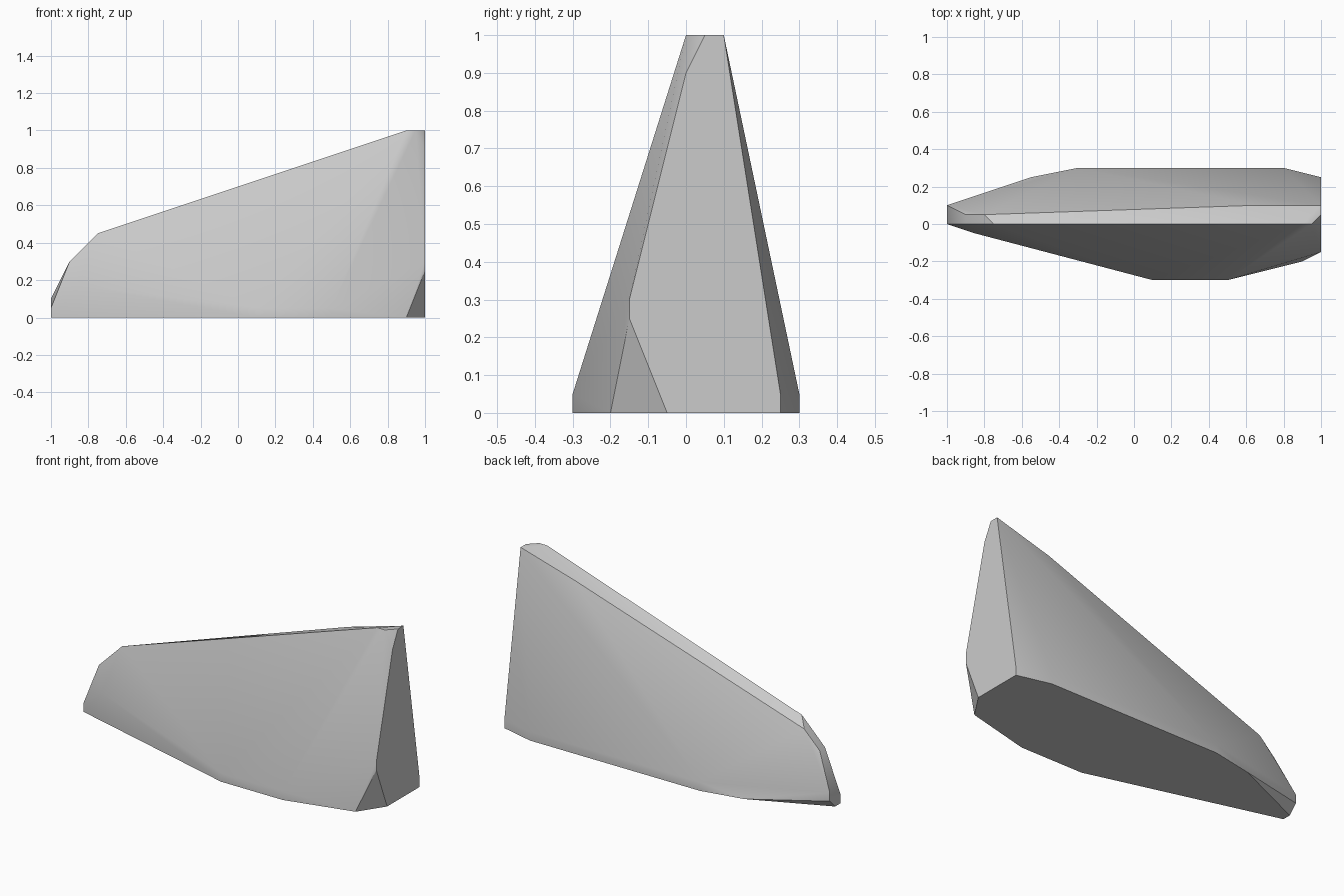
import bpy
import bmesh
from math import radians
from mathutils import Vector

GRID = 0.05  # the stone's corners sit on a regular grid of this step

cube = bpy.data.objects.get("Cube")
if cube:
    bpy.data.objects.remove(cube, do_unlink=True)


def make_material(name, color):
    material = bpy.data.materials.new(name)
    material.use_nodes = True
    material.diffuse_color = color
    material.node_tree.nodes["Principled BSDF"].inputs["Base Color"].default_value = color
    return material


def level(outline, z):
    """Corners of a horizontal outline at one height."""
    return [(x, y, z) for x, y in outline]


def section(outline, x):
    """Corners of a cross-section at one position along the length."""
    return [(x, y, z) for y, z in outline]


def make_hull(name, corners, material):
    """Wrap the corners in a convex skin, flat facets merged, soft edges smoothed."""
    bm = bmesh.new()
    for corner in corners:
        bm.verts.new(Vector(corner) * GRID)
    bmesh.ops.remove_doubles(bm, verts=bm.verts[:], dist=GRID / 100)
    bmesh.ops.convex_hull(bm, input=bm.verts[:])
    bmesh.ops.delete(bm, geom=[v for v in bm.verts if not v.link_faces], context='VERTS')
    bmesh.ops.dissolve_limit(bm, angle_limit=radians(0.5),
                             verts=bm.verts[:], edges=bm.edges[:])
    bmesh.ops.recalc_face_normals(bm, faces=bm.faces[:])
    mesh = bpy.data.meshes.new(name)
    bm.to_mesh(mesh)
    bm.free()
    mesh.materials.append(material)
    obj = bpy.data.objects.new(name, mesh)
    bpy.context.collection.objects.link(obj)
    bpy.ops.object.select_all(action='DESELECT')
    obj.select_set(True)
    bpy.context.view_layer.objects.active = obj
    bpy.ops.object.shade_smooth_by_angle(angle=radians(30))
    return obj


# Widest corners, which rise straight up a little before the sides lean in
belly = [(2, -6), (10, -6), (16, 6), (-6, 6)]

# Flat base outline
base = belly + [(-11, 5), (18, -4)]

# Broken tall end and blunt low end
tall_end = [(-1, 0), (5, 0), (5, 1), (2, 20), (1, 20), (0, 18), (-3, 6), (-3, 5)]
low_end = [(0, 0), (1, 0), (2, 1), (2, 2), (0, 1)]

# Sloping ridge, its rear shoulder and the bulge beside the low end
ridge = [(18, 0, 20), (19, 0, 20), (-15, 0, 9), (-18, 0, 6)]
shoulder = [(13, 2, 18), (-16, 1, 8), (-18, 1, 6)]
bulge = [(-17, -1, 3.4)]

corners = (level(base, 0) + level(belly, 1)
           + section(tall_end, 20) + section(low_end, -20)
           + ridge + shoulder + bulge)

stone_grey = make_material("stone_grey", (0.6, 0.6, 0.6, 1.0))
make_hull("rock", corners, stone_grey)
